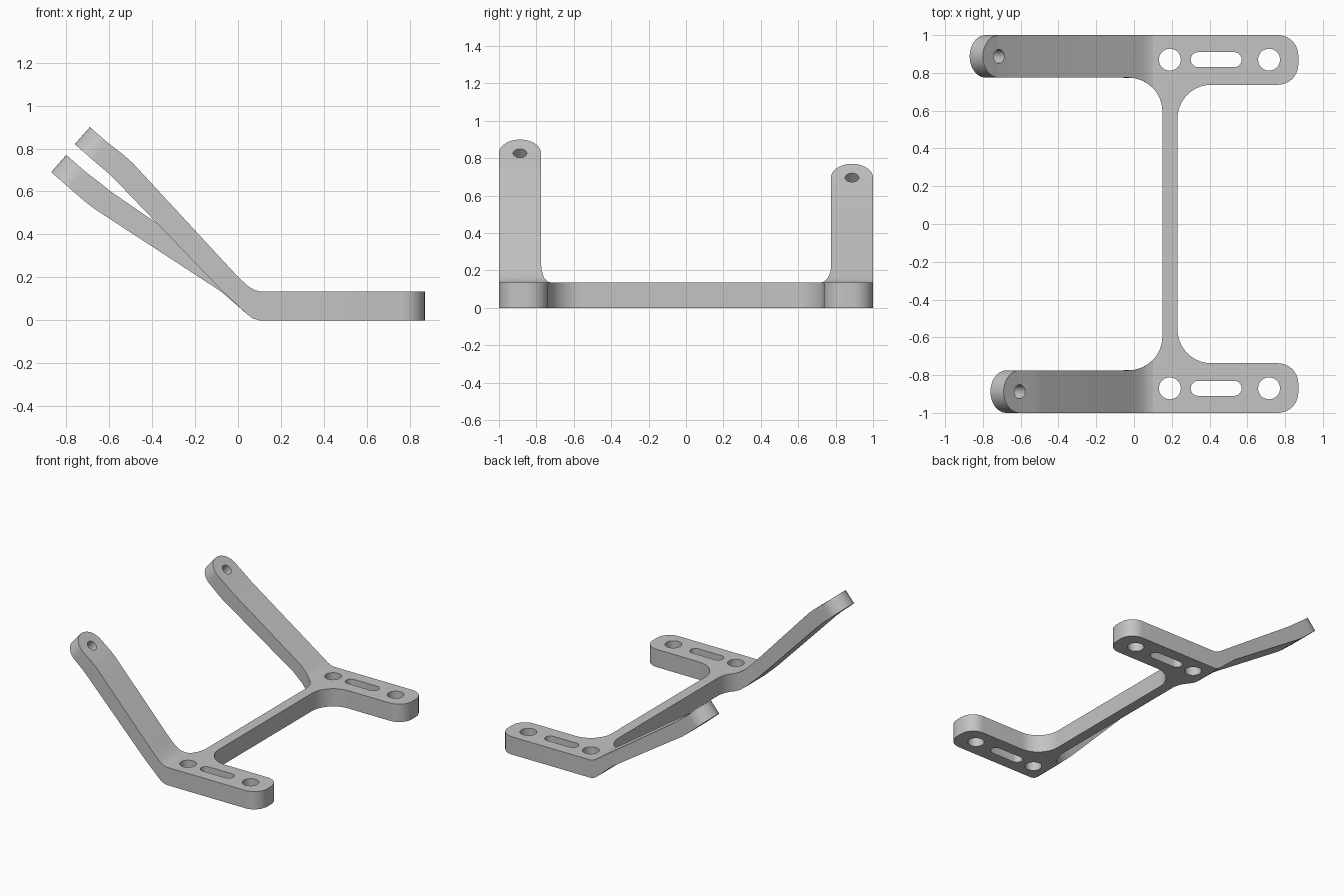
import bpy, bmesh, math
from mathutils import Vector, Matrix

cube = bpy.data.objects.get("Cube")
if cube:
    bpy.data.objects.remove(cube, do_unlink=True)

THICK = 0.135          # base thickness
INNER = 0.775          # inner edge of the arms
FILLET = 0.18          # fillet between crossbar and feet
SPLIT = 0.1            # x where the arms leave the base
BAR_L, BAR_R = 0.15, 0.23
FOOT_IN, FOOT_END, CORNER = 0.737, 0.87, 0.108

grey = bpy.data.materials.new("light_grey")
grey.use_nodes = True
grey.diffuse_color = (0.55, 0.55, 0.55, 1)
grey.node_tree.nodes["Principled BSDF"].inputs["Base Color"].default_value = (0.55, 0.55, 0.55, 1)


def arc(cx, cy, r, a0, a1, n=10):
    angles = [math.radians(a0 + (a1 - a0) * i / n) for i in range(n + 1)]
    return [(cx + r * math.cos(a), cy + r * math.sin(a)) for a in angles]


def inner_edge(x):
    """Distance of the inner arm edge from the centre line, with the fillet."""
    dx = x - (BAR_L - FILLET)
    if dx <= 0:
        return INNER
    return INNER - FILLET + math.sqrt(FILLET ** 2 - dx ** 2)


def make_object(name, bm):
    bmesh.ops.remove_doubles(bm, verts=bm.verts, dist=1e-5)
    bmesh.ops.recalc_face_normals(bm, faces=bm.faces)
    mesh = bpy.data.meshes.new(name)
    bm.to_mesh(mesh)
    bm.free()
    mesh.materials.append(grey)
    obj = bpy.data.objects.new(name, mesh)
    bpy.context.collection.objects.link(obj)
    return obj


def prism(name, outline, z0, z1, matrix=Matrix()):
    bm = bmesh.new()
    face = bm.faces.new([bm.verts.new((x, y, z0)) for x, y in outline])
    new = bmesh.ops.extrude_face_region(bm, geom=[face])["geom"]
    top = [v for v in new if isinstance(v, bmesh.types.BMVert)]
    bmesh.ops.translate(bm, verts=top, vec=(0, 0, z1 - z0))
    bm.transform(matrix)
    return make_object(name, bm)


def cut(obj, cutter):
    cutter.hide_render = True
    mod = obj.modifiers.new("hole", "BOOLEAN")
    mod.operation, mod.solver, mod.object = "DIFFERENCE", "EXACT", cutter
    bpy.context.view_layer.objects.active = obj
    bpy.ops.object.modifier_apply(modifier=mod.name)
    bpy.data.objects.remove(cutter, do_unlink=True)


def finish(obj):
    # open the hidden joint between base and arms, then smooth the curves
    bm = bmesh.new()
    bm.from_mesh(obj.data)
    joint = [f for f in bm.faces if all(abs(v.co.x - SPLIT) < 1e-4 for v in f.verts)]
    bmesh.ops.delete(bm, geom=joint, context="FACES")
    bm.to_mesh(obj.data)
    bm.free()
    bpy.ops.object.select_all(action="DESELECT")
    obj.select_set(True)
    bpy.context.view_layer.objects.active = obj
    bpy.ops.object.shade_smooth_by_angle(angle=math.radians(30))


# Base: two feet joined by a thin crossbar
right = [(SPLIT, 1)]
right += arc(FOOT_END - CORNER, 1 - CORNER, CORNER, 90, 0)
right += arc(FOOT_END - CORNER, FOOT_IN + CORNER, CORNER, 0, -90)
right += arc(BAR_R + FILLET, FOOT_IN - FILLET, FILLET, 90, 180, 16)
stop = math.degrees(math.acos((SPLIT - BAR_L + FILLET) / FILLET))
left = arc(BAR_L - FILLET, INNER - FILLET, FILLET, 0, stop)


def flipped(points):
    return [(x, -y) for x, y in reversed(points)]


base = prism("base_plate", right + flipped(right) + flipped(left) + left, 0, THICK)

# Two round holes and a slot in each foot
for side in (-1, 1):
    y = 0.87 * side
    slot = arc(0.53, y, 0.04, -90, 90) + arc(0.34, y, 0.04, 90, 270)
    round_holes = [arc(x, y, 0.058, 0, 348.75, 31) for x in (0.19, 0.715)]
    for shape in round_holes + [slot]:
        cut(base, prism("hole_cutter", shape, -0.1, 0.3))
finish(base)


# Arms: lofted along a bent side profile and rounded off at the tip
def build_arm(name, side, knee, tip):
    radius = (1 - INNER) / 2
    mid = 1 - radius
    top_tip, low_tip = Vector(tip[0]), Vector(tip[1])
    normal = (top_tip - low_tip).normalized()
    along = Vector((-normal.y, normal.x))
    profile = [((SPLIT, THICK), (SPLIT, 0)), ((0.075, 0.142), (0.07, 0.008)),
               ((0.045, 0.16), (0.04, 0.03))] + knee
    stations = [(t, b, inner_edge(t[0]), inner_edge(b[0]), 1) for t, b in profile]
    for i in range(13):
        a = math.pi / 2 * i / 12
        shift = along * radius * (math.sin(a) - 1)
        half = radius * math.cos(a)
        stations.append((top_tip + shift, low_tip + shift, mid - half, mid - half, mid + half))

    bm = bmesh.new()
    rings = []
    for t, b, top_in, low_in, outer in stations:
        rings.append([bm.verts.new((p[0], side * y, p[1])) for p, y in
                      ((t, outer), (t, top_in), (b, low_in), (b, outer))])
    bm.faces.new(rings[0])
    for r0, r1 in zip(rings, rings[1:]):
        for i in range(4):
            j = (i + 1) % 4
            bm.faces.new((r0[i], r0[j], r1[j], r1[i]))
    arm = make_object(name, bm)

    # Hole square to the tip
    centre = top_tip - along * radius
    place = Matrix.Translation((centre.x, side * mid, centre.y))
    place = place @ Matrix.Rotation(math.atan2(normal.x, normal.y), 4, "Y")
    cut(arm, prism("hole_cutter", arc(0, 0, 0.037, 0, 345, 23), -0.2, 0.1, place))
    finish(arm)


build_arm("front_arm", -1,
          [((0.0, 0.203), (0.0, 0.068)), ((-0.035, 0.24), (-0.08, 0.143)),
           ((-0.49, 0.732), (-0.56, 0.642)), ((-0.535, 0.772), (-0.605, 0.686))],
          ((-0.69, 0.9), (-0.76, 0.82)))
build_arm("back_arm", 1,
          [((0.0, 0.192), (0.0, 0.066)), ((-0.035, 0.216), (-0.08, 0.135)),
           ((-0.59, 0.598), (-0.67, 0.52)), ((-0.635, 0.634), (-0.715, 0.555))],
          ((-0.8, 0.77), (-0.87, 0.69)))
